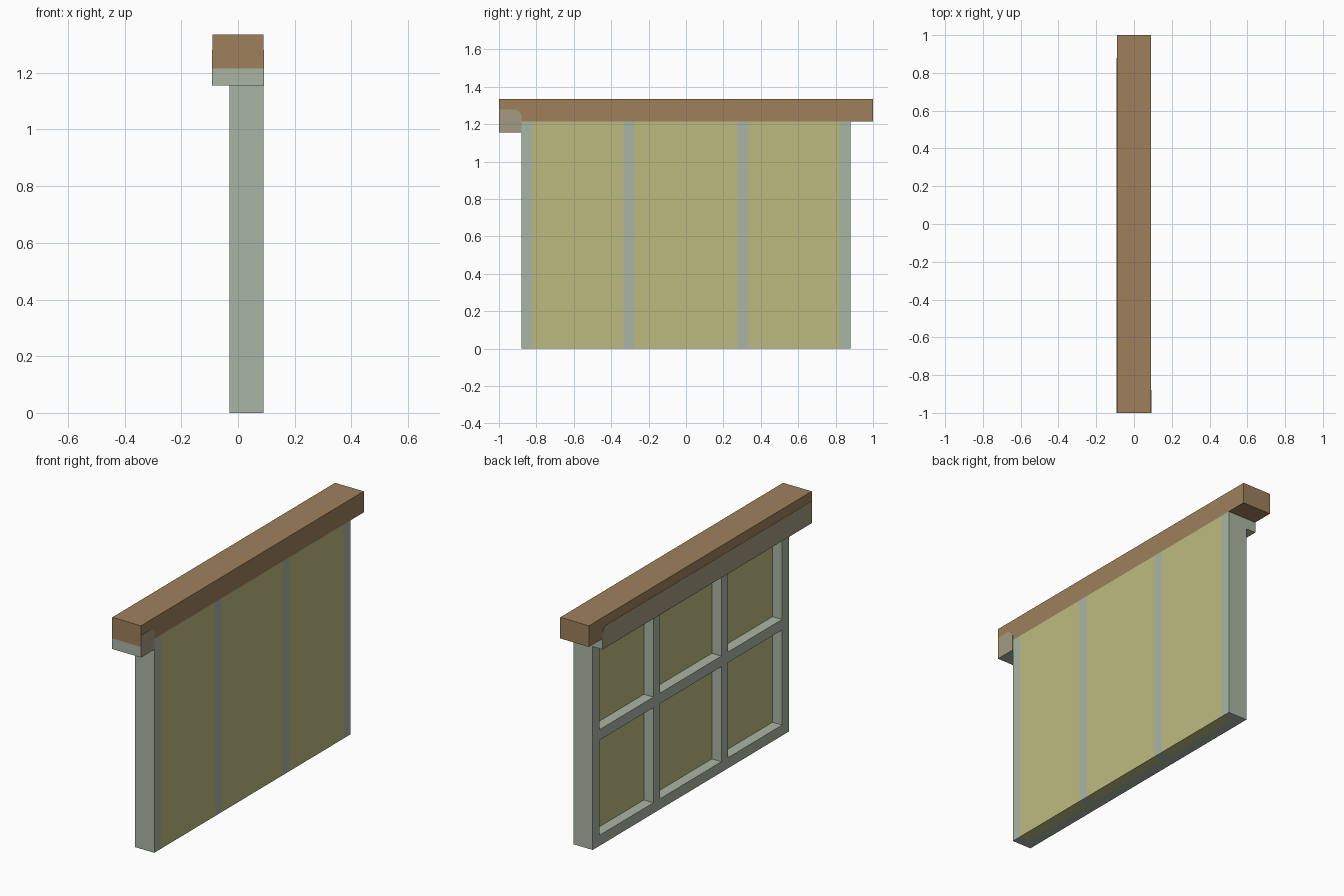
import bpy, bmesh, math

if "Cube" in bpy.data.objects:
    bpy.data.objects.remove(bpy.data.objects["Cube"])


def material(name, rgb):
    m = bpy.data.materials.new(name)
    m.diffuse_color = (*rgb, 1)
    m.use_nodes = True
    m.node_tree.nodes["Principled BSDF"].inputs["Base Color"].default_value = m.diffuse_color
    return m


BROWN = material("brown wood", (0.342, 0.216, 0.107))
GREEN = material("grey green paint", (0.402, 0.468, 0.376))
KHAKI = material("khaki panel", (0.515, 0.497, 0.216))
TAN = material("weathered tan", (0.376, 0.328, 0.223))


def finish(name, bm, mat):
    bmesh.ops.recalc_face_normals(bm, faces=bm.faces)
    me = bpy.data.meshes.new(name)
    bm.to_mesh(me)
    bm.free()
    me.materials.append(mat)
    ob = bpy.data.objects.new(name, me)
    bpy.context.collection.objects.link(ob)
    return ob


def box(name, x, y, z, mat):
    bm = bmesh.new()
    bmesh.ops.create_cube(bm, size=1)
    for v in bm.verts:
        for i, (a, b) in enumerate((x, y, z)):
            v.co[i] = a if v.co[i] < 0 else b
    return finish(name, bm, mat)


def rounded_plate(name, x0, x1, y0, y1, z0, z1, r, mat):
    # thin side plate whose upper +y corner is rounded
    pts = [(y0, z0), (y1, z0)]
    for i in range(6):
        a = math.radians(90 * i / 5)
        pts.append((y1 - r + r * math.cos(a), z1 - r + r * math.sin(a)))
    pts.append((y0, z1))
    bm = bmesh.new()
    f = bm.faces.new([bm.verts.new((x0, y, z)) for y, z in pts])
    out = bmesh.ops.extrude_face_region(bm, geom=[f])
    for v in out["geom"]:
        if isinstance(v, bmesh.types.BMVert):
            v.co.x = x1
    return finish(name, bm, mat)


TOP = 1.215   # underside of the cap beam
LOW = 1.155   # underside of the green rail

# cap beam
box("cap_beam", (-0.09, 0.09), (-1, 1), (TOP, 1.335), BROWN)

# green rail under the beam, with a full-width block at its front end
box("rail", (-0.09, 0.03), (-0.88, 0.88), (LOW, TOP), GREEN)
box("rail_end_block", (-0.09, 0.09), (-1, -0.88), (LOW, TOP), GREEN)

# tan faces on both sides of the rail
rounded_plate("tan_plate_back", -0.09, -0.0915, -1, 0.88, LOW, 1.28, 0.04, TAN)
rounded_plate("tan_plate_end", 0.09, 0.0915, -1, -0.88, LOW, 1.28, 0.04, TAN)

# upright posts, full wall thickness
posts = (-0.85, -0.305, 0.305, 0.85)
for i, y in enumerate(posts):
    # the posts stop under the rail on the recessed side
    box(f"post_{i + 1}", (-0.03, 0.09), (y - 0.03, y + 0.03), (0, TOP), GREEN)

# panels and cross bars in each bay
for i, (a, b) in enumerate(zip(posts, posts[1:])):
    span = (a + 0.03, b - 0.03)
    box(f"panel_{i + 1}", (0.03, 0.09), span, (0, TOP), KHAKI)
    box(f"bottom_bar_{i + 1}", (-0.03, 0.03), span, (0, 0.06), GREEN)
    box(f"middle_bar_{i + 1}", (-0.03, 0.03), span, (0.6, 0.66), GREEN)
